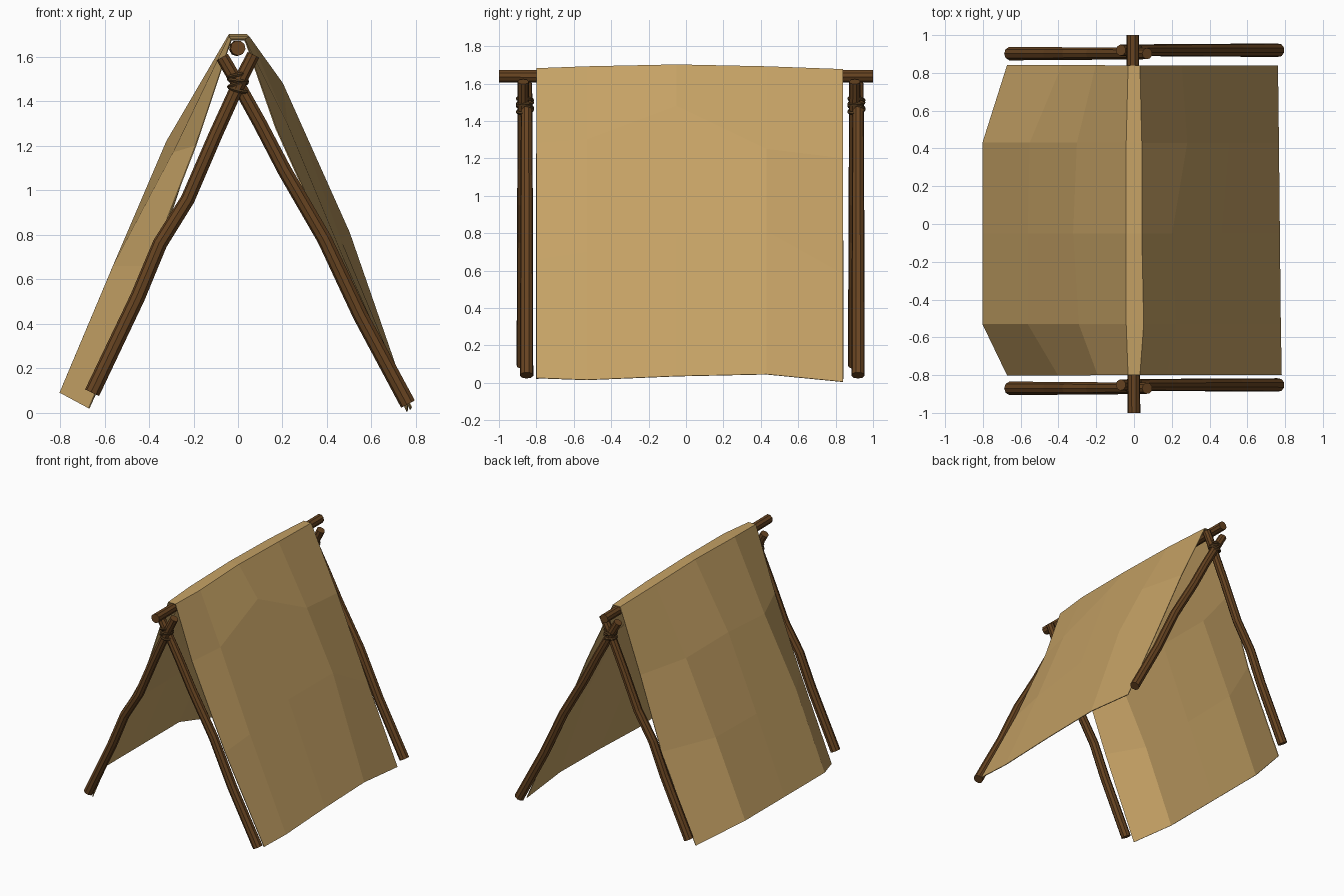
import bpy, bmesh, math
from mathutils import Vector

if "Cube" in bpy.data.objects:
    bpy.data.objects.remove(bpy.data.objects["Cube"])


def material(name, rgb):
    m = bpy.data.materials.new(name)
    m.diffuse_color = (*rgb, 1)
    m.use_nodes = True
    m.node_tree.nodes["Principled BSDF"].inputs["Base Color"].default_value = m.diffuse_color
    return m


canvas = material("tan canvas", (0.56, 0.36, 0.13))
wood = material("brown wood", (0.135, 0.057, 0.015))
rope = material("dark rope", (0.09, 0.045, 0.014))


def finish(bm, name, mat):
    bmesh.ops.recalc_face_normals(bm, faces=bm.faces)
    me = bpy.data.meshes.new(name)
    bm.to_mesh(me)
    bm.free()
    ob = bpy.data.objects.new(name, me)
    bpy.context.collection.objects.link(ob)
    me.materials.append(mat)
    return ob


def pole(name, pts, r0, r1, sides=9):
    """Flat-sided tapering log swept along a slightly crooked path."""
    bm = bmesh.new()
    pts = [Vector(p) for p in pts]
    rings = []
    for i, p in enumerate(pts):
        t = (pts[min(i + 1, len(pts) - 1)] - pts[max(i - 1, 0)]).normalized()
        side = t.cross(Vector((0, 1, 0)) if abs(t.y) < 0.8 else Vector((1, 0, 0))).normalized()
        up = t.cross(side)
        r = r0 + (r1 - r0) * i / (len(pts) - 1)
        rings.append([bm.verts.new(p + r * (math.cos(a) * side + math.sin(a) * up))
                      for a in (math.tau * k / sides for k in range(sides))])
    for a, b in zip(rings, rings[1:]):
        for k in range(sides):
            bm.faces.new((a[k], a[(k + 1) % sides], b[(k + 1) % sides], b[k]))
    bm.faces.new(rings[0])
    bm.faces.new(rings[-1])
    return finish(bm, name, wood)


# Ridge pole
pole("ridge_pole", [(0, -1, 1.64), (-0.006, -0.3, 1.637), (-0.005, 0.4, 1.64), (-0.006, 1, 1.64)], 0.034, 0.034)

# Crossed legs at both ends, with rope lashings
left = [(-0.655, 0.09), (-0.45, 0.52), (-0.35, 0.76), (-0.225, 0.96), (-0.1, 1.25), (0, 1.47), (0.07, 1.61)]
right = [(0.765, 0.04), (0.55, 0.44), (0.39, 0.78), (0.21, 1.09), (0.1, 1.3), (0, 1.48), (-0.07, 1.60)]
for end, yl, yr in (("front", -0.87, -0.852), ("back", 0.902, 0.92)):
    pole(end + "_left_leg", [(x, yl, z) for x, z in left], 0.036, 0.030)
    pole(end + "_right_leg", [(x, yr, z) for x, z in right], 0.036, 0.030)
    for i, (z, tilt) in enumerate(((1.455, 0.25), (1.475, -0.25), (1.495, 0.1), (1.515, -0.2))):
        bpy.ops.mesh.primitive_torus_add(major_radius=0.042, minor_radius=0.009, major_segments=10,
                                         minor_segments=5, location=(0, (yl + yr) / 2, z),
                                         rotation=(tilt * 0.6, tilt, 0))
        ob = bpy.context.object
        ob.name = f"{end}_lashing_{i + 1}"
        ob.data.materials.append(rope)

# Canvas: (x, z) rows running from left hem over the ridge to right hem
ys = (-0.80, -0.53, -0.05, 0.43, 0.84)
rows = [
    [(-0.67, 0.02), (-0.80, 0.09), (-0.80, 0.09), (-0.80, 0.09), (-0.67, 0.02)],
    [(-0.40, 0.66), (-0.56, 0.66), (-0.56, 0.66), (-0.55, 0.66), (-0.38, 0.66)],
    [(-0.19, 1.20), (-0.29, 1.17), (-0.32, 1.22), (-0.30, 1.20), (-0.20, 1.20)],
    [(-0.03, 1.68), (-0.04, 1.69), (-0.04, 1.70), (-0.04, 1.69), (-0.03, 1.675)],
    [(0.03, 1.68), (0.05, 1.69), (0.04, 1.70), (0.04, 1.69), (0.03, 1.675)],
    [(0.17, 1.28), (0.22, 1.30), (0.20, 1.48), (0.28, 1.25), (0.25, 1.20)],
    [(0.45, 0.66), (0.47, 0.70), (0.46, 0.78), (0.50, 0.81), (0.51, 0.58)],
    [(0.78, 0.025), (0.775, 0.015), (0.77, 0.035), (0.765, 0.045), (0.76, 0.005)],
]
bm = bmesh.new()
grid = [[bm.verts.new((x, y, z)) for (x, z), y in zip(row, ys)] for row in rows]
for a, b in zip(grid, grid[1:]):
    for k in range(len(ys) - 1):
        bm.faces.new((a[k], b[k], b[k + 1], a[k + 1]))
cover = finish(bm, "canvas_cover", canvas)
solid = cover.modifiers.new("thickness", "SOLIDIFY")
solid.thickness = 0.005
solid.offset = 0
